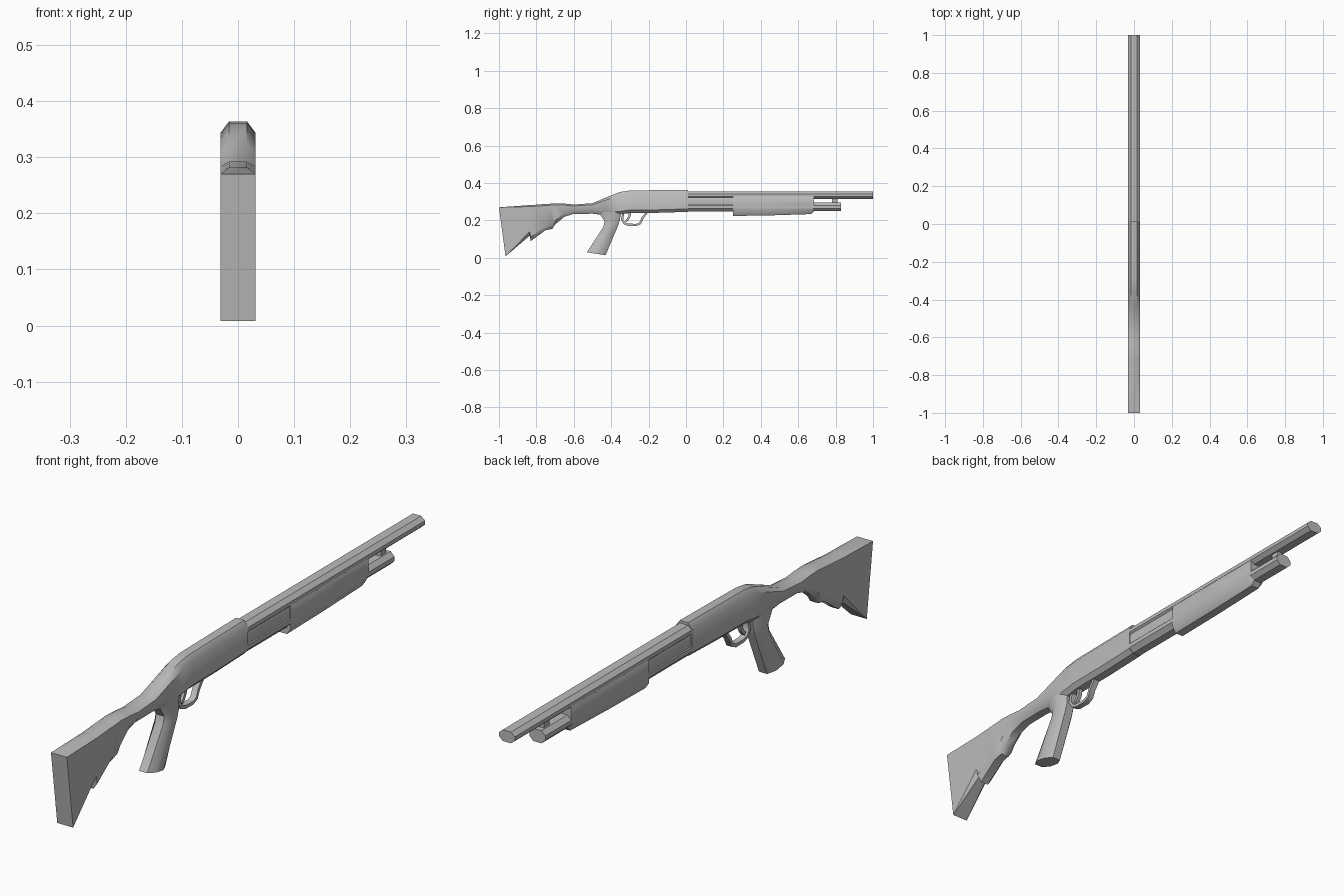
import bpy, bmesh, math
from mathutils import Vector

cube = bpy.data.objects.get("Cube")
if cube:
    bpy.data.objects.remove(cube)

grey = bpy.data.materials.new("plain grey")
grey.use_nodes = True
COLOUR = (0.5, 0.5, 0.5, 1)
grey.diffuse_color = COLOUR
grey.node_tree.nodes["Principled BSDF"].inputs["Base Color"].default_value = COLOUR

HALF = 0.031    # half the width of the whole model
BEVEL = 0.015   # sideways size of the long bevels


def loft(name, rings, angle=40):
    """Skin a row of equal rings and cap both ends."""
    bm = bmesh.new()
    rows = [[bm.verts.new(p) for p in ring] for ring in rings]
    n = len(rows[0])
    for a, b in zip(rows, rows[1:]):
        for i in range(n):
            j = (i + 1) % n
            bm.faces.new((a[i], a[j], b[j], b[i]))
    bm.faces.new(rows[0][::-1])
    bm.faces.new(rows[-1])
    bmesh.ops.remove_doubles(bm, verts=bm.verts, dist=0.0002)
    bmesh.ops.recalc_face_normals(bm, faces=bm.faces)
    mesh = bpy.data.meshes.new(name)
    bm.to_mesh(mesh)
    bm.free()
    mesh.materials.append(grey)
    obj = bpy.data.objects.new(name, mesh)
    bpy.context.collection.objects.link(obj)
    bpy.ops.object.select_all(action='DESELECT')
    obj.select_set(True)
    bpy.context.view_layer.objects.active = obj
    bpy.ops.object.shade_smooth_by_angle(angle=math.radians(angle))
    return obj


def section(top, bottom, ct, cb, half=HALF, bevel=BEVEL):
    """Bevelled ring between two (y, z) points; ct and cb are bevel lengths."""
    t, b = Vector((0, *top)), Vector((0, *bottom))
    down = (b - t).normalized()
    inner_t = half - (bevel if ct else 0)
    inner_b = half - (bevel if cb else 0)
    side = [(inner_t, t), (half, t + down * ct), (half, b - down * cb), (inner_b, b)]
    right = [Vector((x, p.y, p.z)) for x, p in side]
    return right + [Vector((-p.x, p.y, p.z)) for p in reversed(right)]


def tube(name, y0, y1, bottom, top, half=HALF, bevel=BEVEL):
    c = (top - bottom) * 0.33
    return loft(name, [section((y, top), (y, bottom), c, c, half, bevel) for y in (y0, y1)])


def bar(name, path, thick, half):
    """Flat strip following a path in the side plane."""
    pts = [Vector((0, *p)) for p in path]
    rings = []
    for i, p in enumerate(pts):
        d = (pts[min(i + 1, len(pts) - 1)] - pts[max(i - 1, 0)]).normalized()
        n = Vector((0, -d.z, d.y)) * thick / 2
        x = Vector((half, 0, 0))
        rings.append([p + n + x, p + n - x, p - n - x, p - n + x])
    return loft(name, rings, 50)


# Shoulder stock with its stepped lower edge: y, top, bottom
rings = [section((-1, .27), (-.965, .008), 0, 0)]
for y, top, bottom in [(-.836, .282, .118), (-.83, .282, .09), (-.75, .288, .148),
                       (-.715, .29, .155), (-.70, .292, .178), (-.65, .29, .22),
                       (-.60, .285, .235), (-.50, .292, .236)]:
    rings.append(section((y, top), (y, bottom), .008, .022))

# Receiver carries on from the wrist: y, top, bottom, upper bevel
for y, top, bottom, c in [(-.43, .322, .228, .014), (-.355, .352, .232, .018),
                          (-.30, .36, .24, .02), (-.15, .362, .241, .02), (.012, .364, .246, .02)]:
    rings.append(section((y, top), (y, bottom), c, .016))
loft("stock_and_receiver", rings)

# Pistol grip
loft("pistol_grip", [
    section((-.35, .25), (-.47, .25), .03, .03),
    section((-.352, .205), (-.435, .195), .022, .022),
    section((-.362, .175), (-.442, .165), .022, .022),
    section((-.43, .014), (-.53, .03), .03, .03)])

# Barrel, magazine tube and the clamp joining them
tube("barrel", 0, 1, .315, .355)
tube("magazine_tube", 0, .83, .25, .295)
tube("barrel_clamp", .78, .81, .285, .325, .012, .004)

# Sliding fore-end and the narrower core behind it
tube("fore_end_core", 0, .26, .248, .345, .028, .012)
loft("fore_end", [section((y, .345), (y, b), .018, .022)
                  for y, b in [(.25, .224), (.45, .227), (.67, .234), (.685, .25)]])

# Trigger guard and trigger
bar("trigger_guard", [(-.335, .24), (-.342, .205), (-.33, .185), (-.31, .177),
                      (-.265, .176), (-.245, .185), (-.233, .212), (-.21, .242)], .012, .011)
bar("trigger", [(-.30, .245), (-.302, .222), (-.312, .205), (-.322, .195)], .012, .007)
